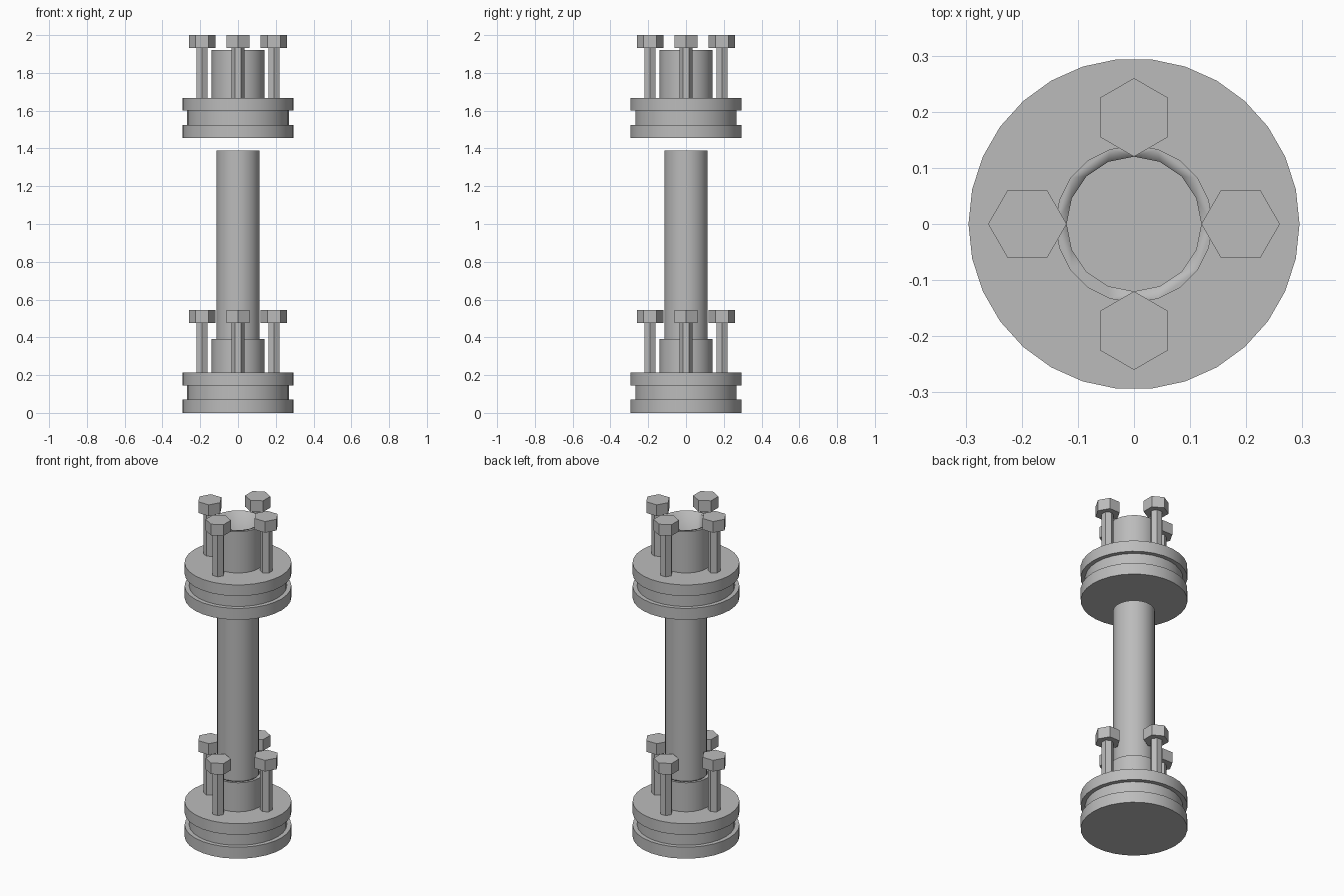
import bpy
from math import pi, cos, sin, radians

cube = bpy.data.objects.get("Cube")
if cube:
    bpy.data.objects.remove(cube)

steel = bpy.data.materials.new("grey_steel")
steel.use_nodes = True
GREY = (0.5, 0.5, 0.5, 1)
steel.diffuse_color = GREY
steel.node_tree.nodes["Principled BSDF"].inputs["Base Color"].default_value = GREY


def finish(obj, name):
    obj.name = name
    obj.data.materials.append(steel)
    bpy.ops.object.shade_smooth_by_angle(angle=radians(30))
    return obj


def cylinder(name, sides, radius, z0, z1, x=0, y=0, turn=0):
    """Upright prism with its first corner at angle turn from +x."""
    bpy.ops.mesh.primitive_cylinder_add(
        vertices=sides, radius=radius, depth=z1 - z0,
        location=(x, y, (z0 + z1) / 2), rotation=(0, 0, turn - pi / 2))
    return finish(bpy.context.object, name)


def collar(name, z0, z1, outer=0.14, inner=0.12):
    """Open sleeve: outer cylinder with a bore cut down to its base."""
    sleeve = cylinder(name, 20, outer, z0, z1)
    cutter = cylinder(name + "_bore_cutter", 16, inner, z0 + 0.002, z1 + 0.1)
    cutter.hide_render = True
    cut = sleeve.modifiers.new("bore", 'BOOLEAN')
    cut.operation = 'DIFFERENCE'
    cut.solver = 'EXACT'
    cut.object = cutter
    bpy.context.view_layer.objects.active = sleeve
    bpy.ops.object.modifier_apply(modifier=cut.name)
    bpy.data.objects.remove(cutter)


def joint(prefix, base, collar_top):
    # Stacked discs: two flanges around a narrower gasket
    cylinder(prefix + "_bottom_flange", 30, 0.295, base, base + 0.07)
    cylinder(prefix + "_gasket", 30, 0.27, base + 0.07, base + 0.145)
    cylinder(prefix + "_top_flange", 30, 0.295, base + 0.145, base + 0.213)
    collar(prefix + "_collar", base + 0.213, collar_top)
    # Four hexagonal bolts
    for i, side in enumerate(("left", "back", "right", "front")):
        a = i * pi / 2
        x, y = 0.19 * cos(a), 0.19 * sin(a)
        bolt = f"{prefix}_{side}_bolt"
        cylinder(bolt + "_shank", 6, 0.034, base + 0.213, base + 0.477, x, y, a + pi / 2)
        cylinder(bolt + "_head", 6, 0.07, base + 0.477, base + 0.545, x, y, a)


joint("lower", 0, 0.39)
joint("upper", 1.455, 1.92)

# Central pipe standing in the lower collar
cylinder("pipe", 30, 0.115, 0.213, 1.39)
